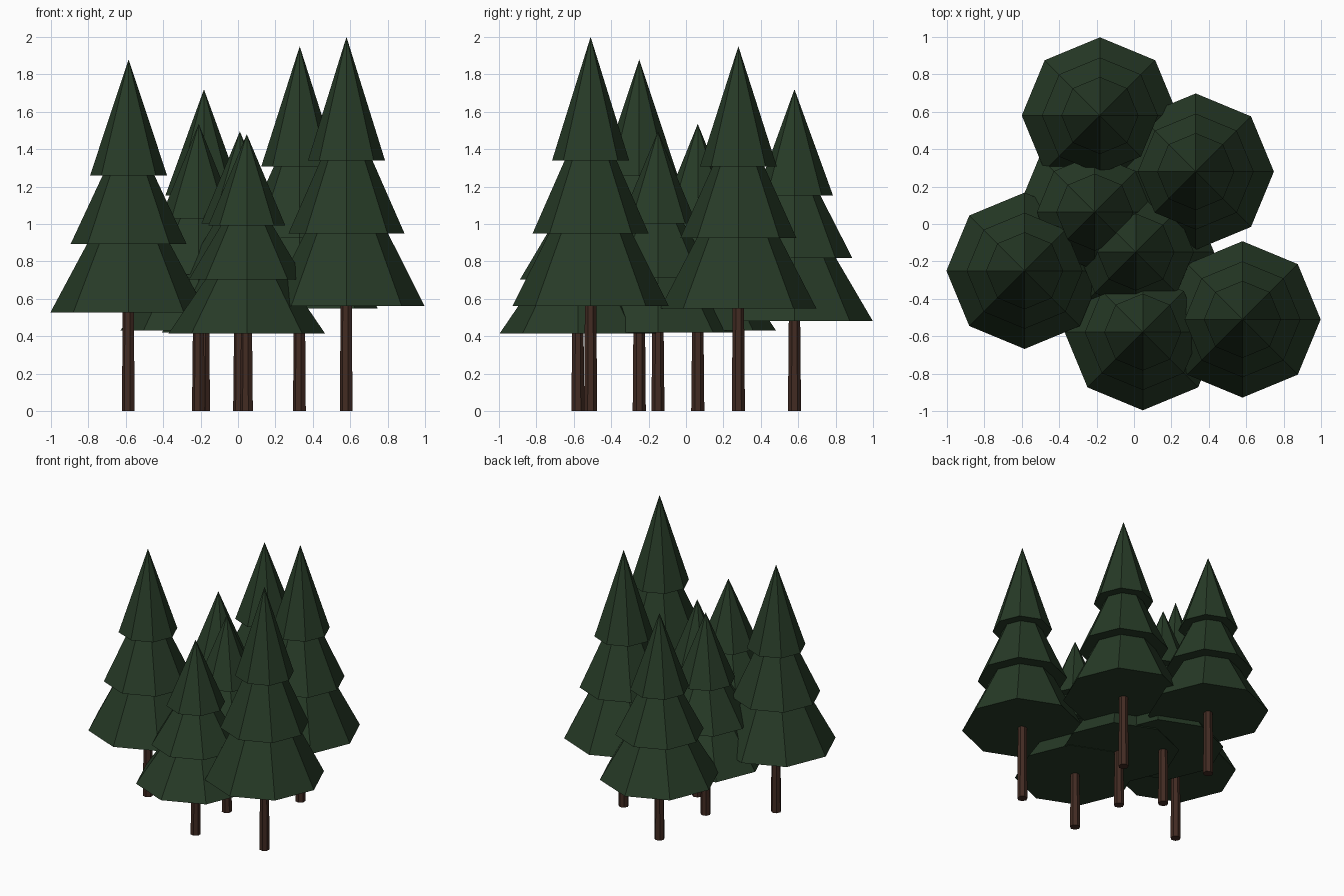
import bpy, bmesh, math
from mathutils import Matrix

if "Cube" in bpy.data.objects:
    bpy.data.objects.remove(bpy.data.objects["Cube"])


def material(name, rgb):
    m = bpy.data.materials.new(name)
    m.diffuse_color = (*rgb, 1.0)
    m.use_nodes = True
    m.node_tree.nodes["Principled BSDF"].inputs["Base Color"].default_value = m.diffuse_color
    return m


GREEN = material("pine green", (0.020, 0.043, 0.020))
BROWN = material("bark brown", (0.054, 0.024, 0.016))


def add_cone(bm, sides, r1, r2, z1, z2, turn=0.0):
    """Closed flat-faced frustum (or cone when r2 is 0) between two heights."""
    mat = Matrix.Translation((0, 0, (z1 + z2) / 2)) @ Matrix.Rotation(turn, 4, 'Z')
    bmesh.ops.create_cone(bm, cap_ends=True, segments=sides, radius1=r1,
                          radius2=r2, depth=z2 - z1, matrix=mat)


def finish(bm, name, loc, mat):
    bmesh.ops.remove_doubles(bm, verts=bm.verts, dist=1e-5)
    me = bpy.data.meshes.new(name)
    bm.to_mesh(me)
    bm.free()
    me.materials.append(mat)
    ob = bpy.data.objects.new(name, me)
    ob.location = loc
    bpy.context.collection.objects.link(ob)


# Tiers as (bottom radius, top radius, bottom z, top z), z relative to tree height
TIERS = [(0.418, 0.220, 0.2805, 0.477),
         (0.310, 0.137, 0.475, 0.672),
         (0.206, 0.0, 0.670, 1.0)]

# Tree positions and heights
TREES = [(-0.585, -0.25, 1.88), (-0.182, 0.58, 1.72), (0.33, 0.28, 1.95),
         (0.58, -0.51, 2.00), (0.047, -0.578, 1.48), (-0.21, 0.063, 1.535),
         (0.01, -0.15, 1.495)]

for i, (x, y, h) in enumerate(TREES, 1):
    # trunk
    bm = bmesh.new()
    r = 0.036 if h > 0 else 0
    add_cone(bm, 7, r, 0.031, 0.0, 0.30 * h, math.pi / 2)
    finish(bm, f"trunk_{i}", (x, y, 0), BROWN)
    # three stacked foliage tiers
    for j, (r1, r2, z1, z2) in enumerate(TIERS, 1):
        bm = bmesh.new()
        add_cone(bm, 8, r1, r2, z1 * h, z2 * h)
        finish(bm, f"foliage_{i}_tier_{j}", (x, y, 0), GREEN)
